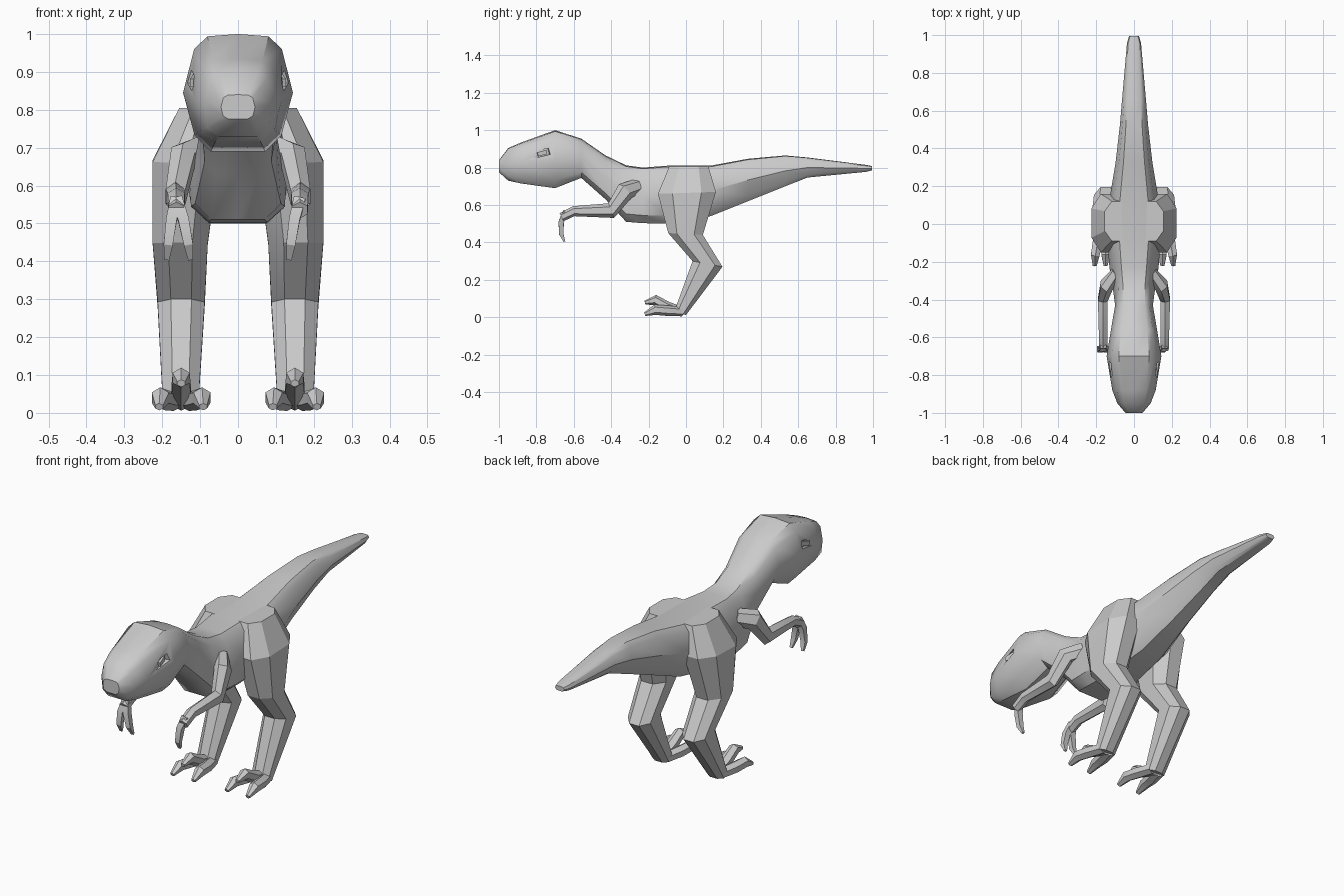
import bpy, bmesh, math
from mathutils import Vector

if "Cube" in bpy.data.objects:
    bpy.data.objects.remove(bpy.data.objects["Cube"])


def loft(name, rings, mirror=False, angle=35):
    """Skin a list of closed rings and cap both ends."""
    bm = bmesh.new()
    loops = [[bm.verts.new(p) for p in ring] for ring in rings]
    n = len(loops[0])
    for a, b in zip(loops, loops[1:]):
        for i in range(n):
            j = (i + 1) % n
            bm.faces.new((a[i], a[j], b[j], b[i]))
    bm.faces.new(loops[0])
    bm.faces.new(loops[-1])
    bmesh.ops.recalc_face_normals(bm, faces=bm.faces)
    me = bpy.data.meshes.new(name)
    bm.to_mesh(me)
    bm.free()
    ob = bpy.data.objects.new(name, me)
    bpy.context.collection.objects.link(ob)
    if mirror:
        ob.modifiers.new("Mirror", 'MIRROR').use_mirror_merge = False
    if angle:
        smooth(ob, angle)
    return ob


def activate(ob):
    bpy.ops.object.select_all(action='DESELECT')
    ob.select_set(True)
    bpy.context.view_layer.objects.active = ob


def smooth(ob, angle):
    activate(ob)
    bpy.ops.object.shade_smooth_by_angle(angle=math.radians(angle))


def tube(name, path, sides=6, mirror=False, sx=1):
    """Faceted limb along points (x, y, z, side radius, normal radius)."""
    pts = [Vector(p[:3]) for p in path]
    rings = []
    for i, p in enumerate(path):
        t = (pts[min(i + 1, len(pts) - 1)] - pts[max(i - 1, 0)]).normalized()
        up = t.cross(Vector((1, 0, 0))).normalized()
        side = up.cross(t)
        ring = []
        for k in range(sides):
            a = 2 * math.pi * (k + 0.5) / sides
            q = pts[i] + side * math.cos(a) * p[3] + up * math.sin(a) * p[4]
            ring.append((q.x * sx, q.y, q.z))
        rings.append(ring)
    return loft(name, rings, mirror, 25)


def body_ring(y, zt, zb, w, kt, kb):
    """Rounded cross-section; kt and kb narrow the top and bottom."""
    half = [(0, 0), (.6 * kt, .02), (.86 * kt, .13), (1, .5),
            (.88 * kb, .86), (.55 * kb, 1), (0, 1)]
    right = [(w * u, y, zt + (zb - zt) * v) for u, v in half]
    left = [(-x, yy, z) for x, yy, z in right[-2:0:-1]]
    return right + left


# Head, trunk and tail: y, top, bottom, half width, top and bottom narrowing
body = loft("body", [body_ring(*s) for s in [
    (-1.0, .84, .775, .045, 1, 1),
    (-.95, .905, .73, .088, 1, 1.05),
    (-.88, .935, .715, .115, .93, .95),
    (-.70, 1.0, .69, .145, .93, .9),
    (-.56, .955, .745, .122, .95, .9),
    (-.43, .865, .63, .100, .95, 1),
    (-.32, .812, .51, .115, .85, 1.12),
    (-.23, .80, .503, .130, .85, 1.08),
    (-.10, .81, .50, .140, .9, 1),
    (.13, .81, .54, .130, .95, .8),
    (.33, .847, .62, .097, .95, .75),
    (.53, .865, .70, .074, .95, .75),
    (.65, .854, .747, .064, .95, .8),
    (.96, .815, .777, .037, .95, .9),
    (.995, .808, .785, .026, .95, .9)]], angle=0)

# Eye sockets cut into the head, with slim eyes inside
for s in (1, -1):
    for name, size, x in (("socket_cutter", (.06, .085, .034), .142),
                          ("eye", (.02, .05, .022), .112)):
        bpy.ops.mesh.primitive_cube_add(size=1, location=(s * x, -.77, .877),
                                        rotation=(math.radians(14), 0, s * math.radians(10)))
        ob = bpy.context.object
        ob.name, ob.scale = name, size
        if name == "socket_cutter":
            m = body.modifiers.new("Socket", 'BOOLEAN')
            m.operation, m.solver, m.object = 'DIFFERENCE', 'EXACT', ob
            activate(body)
            bpy.ops.object.modifier_apply(modifier=m.name)
            bpy.data.objects.remove(ob)
smooth(body, 35)


def leg_ring(x0, x1, yf, zf, yb, zb):
    """Chamfered box section, front and back heights may differ."""
    ring = []
    for u, v in [(.28, 0), (.72, 0), (1, .25), (1, .75), (.72, 1), (.28, 1), (0, .75), (0, .25)]:
        ring.append((x0 + (x1 - x0) * u, yf + (yb - yf) * v, zf + (zb - zf) * v))
    return ring


# Legs: thigh, knee, hock and ankle
loft("leg", [leg_ring(*s) for s in [
    (.02, .155, -.09, .805, .12, .805),
    (.05, .225, -.15, .66, .16, .67),
    (.08, .225, -.095, .45, .09, .44),
    (.088, .212, .035, .30, .195, .27),
    (.105, .198, -.065, .025, 0, .012)]], mirror=True, angle=25)

# Toes: two flat and one raised between them
for name, tip_x, mid_z, tip_z in (("outer_toe", .208, .04, .016),
                                  ("inner_toe", .092, .04, .016),
                                  ("raised_toe", .15, .092, .078)):
    dx = tip_x - .15
    tube(name, [(.15 + dx * .35, -.02, .03, .03, .025),
                (.15 + dx * .75, -.10, .035 + (mid_z - .04) * .4, .03, .028),
                (.15 + dx * .95, -.165, mid_z, .026, .028),
                (tip_x, -.22, tip_z, .012, .010)], mirror=True)

# Arms
tube("arm", [(.09, -.26, .70, .035, .04),
             (.145, -.325, .675, .038, .05),
             (.165, -.40, .57, .030, .042),
             (.163, -.60, .567, .026, .027),
             (.163, -.665, .535, .024, .024)], mirror=True)

# Fingers: one broad on the right hand, two spread on the left
for name, sx, tip in (("right_finger", 1, .135), ("left_outer_finger", -1, .188),
                      ("left_inner_finger", -1, .125)):
    tube(name, [(.163, -.645, .565, .022, .018),
                (.163 + (tip - .163) * .5, -.667, .51, .02, .02),
                (.163 + (tip - .163) * .85, -.667, .445, .017, .016),
                (tip, -.65, .405, .009, .007)], sides=4, sx=sx)
